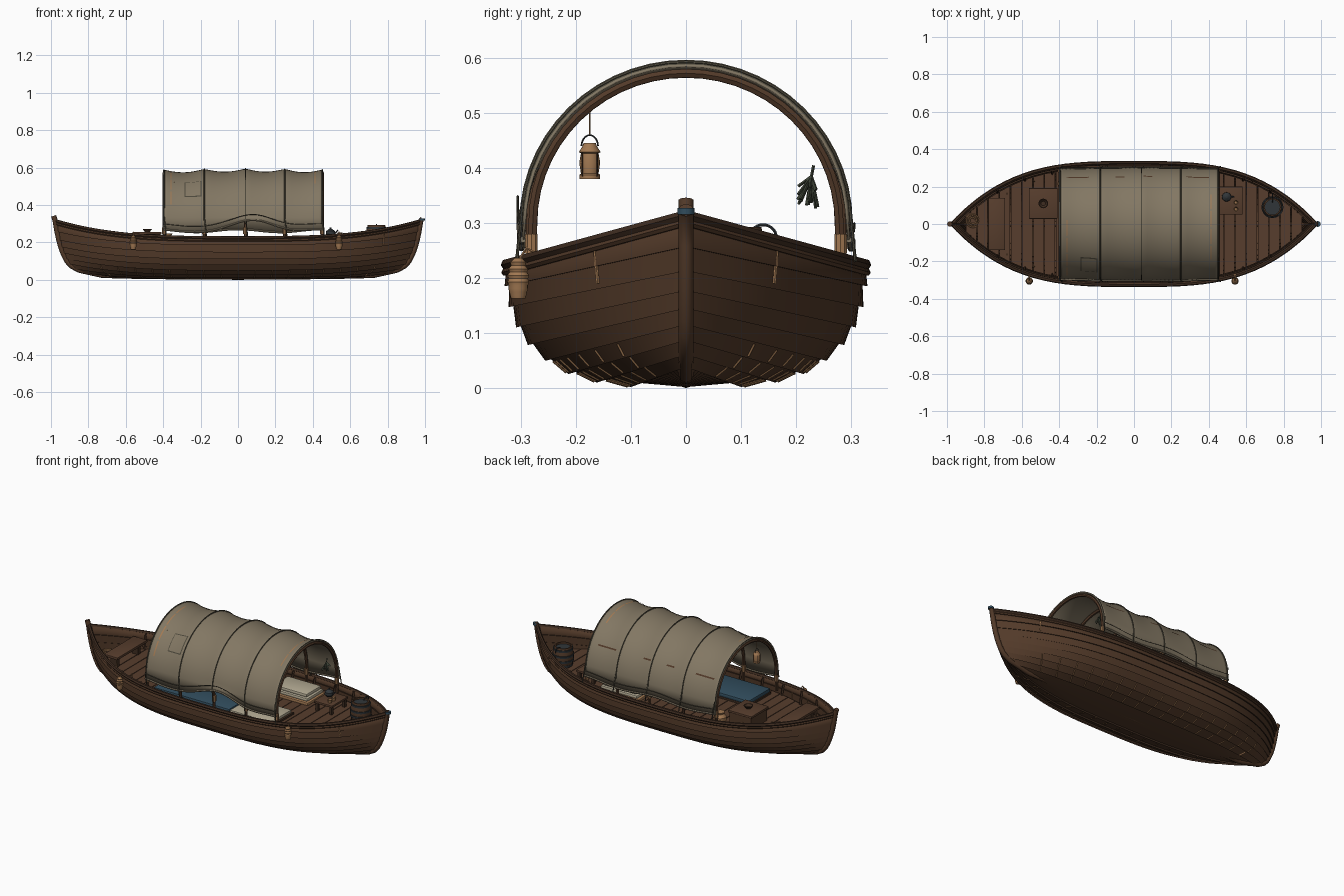
import bpy, bmesh, math, random
from mathutils import Vector

random.seed(4)
if "Cube" in bpy.data.objects:
    bpy.data.objects.remove(bpy.data.objects["Cube"])


def material(name, *rgb):
    m = bpy.data.materials.new(name)
    m.use_nodes = True
    m.diffuse_color = (*rgb, 1)
    node = m.node_tree.nodes["Principled BSDF"]
    node.inputs["Base Color"].default_value = (*rgb, 1)
    node.inputs["Roughness"].default_value = 0.9
    return m


HULL = material("hull wood", .085, .042, .022)
DECK = material("deck wood", .095, .047, .026)
TRIM = material("dark wood", .05, .026, .015)
CANVAS = material("canvas", .225, .185, .125)
SEAM = material("canvas seam", .07, .062, .042)
TAN = material("tan rope", .36, .19, .085)
BLUE = material("blue cloth", .031, .074, .11)
CREAM = material("cream cloth", .45, .4, .29)
IRON = material("dark iron", .03, .036, .04)
HERB = material("dried herb", .05, .06, .04)


def finish(ob, mat, angle=35):
    ob.data.materials.append(mat)
    bpy.ops.object.select_all(action='DESELECT')
    ob.select_set(True)
    bpy.context.view_layer.objects.active = ob
    if ob.type == 'CURVE':
        bpy.ops.object.convert(target='MESH')
    bpy.ops.object.shade_smooth_by_angle(angle=math.radians(angle))
    return bpy.context.object


def mesh(name, verts, faces, mat):
    me = bpy.data.meshes.new(name)
    me.from_pydata(verts, [], faces)
    ob = bpy.data.objects.new(name, me)
    bpy.context.collection.objects.link(ob)
    return finish(ob, mat)


def grid(name, rows, mat):
    n = len(rows[0])
    faces = [(j*n+i, (j+1)*n+i, (j+1)*n+i+1, j*n+i+1)
             for j in range(len(rows)-1) for i in range(n-1)]
    return mesh(name, [p for r in rows for p in r], faces, mat)


def solidify(ob, thickness, offset=-1):
    m = ob.modifiers.new("thickness", 'SOLIDIFY')
    m.thickness, m.offset = thickness, offset


def box(name, lo, hi, mat, bevel=0, w0=None, w1=None):
    bm = bmesh.new()
    bmesh.ops.create_cube(bm, size=1)
    for v in bm.verts:
        w = w0 if v.co.x < 0 else w1     # optional half-widths at the two x ends
        side = v.co.y
        v.co = [(a+b)/2 + c*(b-a) for a, b, c in zip(lo, hi, v.co)]
        if w is not None:
            v.co.y = math.copysign(w, side)
    if bevel:
        bmesh.ops.bevel(bm, geom=bm.edges[:], offset=bevel, segments=2, affect='EDGES', profile=.5)
    me = bpy.data.meshes.new(name)
    bm.to_mesh(me)
    bm.free()
    ob = bpy.data.objects.new(name, me)
    bpy.context.collection.objects.link(ob)
    return finish(ob, mat)


def tube(name, pts, r, mat, res=1):
    cu = bpy.data.curves.new(name, 'CURVE')
    cu.dimensions, cu.bevel_depth, cu.bevel_resolution, cu.use_fill_caps = '3D', r, res, True
    sp = cu.splines.new('POLY')
    sp.points.add(len(pts)-1)
    for p, q in zip(sp.points, pts):
        p.co = (*q, 1)
    ob = bpy.data.objects.new(name, cu)
    bpy.context.collection.objects.link(ob)
    return finish(ob, mat, 50)


def lathe(name, profile, loc, mat, seg=16):
    verts = [(loc[0]+r*math.cos(a), loc[1]+r*math.sin(a), loc[2]+z) for r, z in profile
             for a in (math.tau*k/seg for k in range(seg))]
    faces = [(j*seg+k, j*seg+(k+1) % seg, (j+1)*seg+(k+1) % seg, (j+1)*seg+k)
             for j in range(len(profile)-1) for k in range(seg)]
    last = (len(profile)-1)*seg
    faces += [tuple(range(seg))[::-1], tuple(range(last, last+seg))]
    return mesh(name, verts, faces, mat)


# Hull: overlapping strakes between a midship section (y, z) and a stem profile (x, z)
MID = [(0, .012), (.1, .012), (.16, .02), (.21, .035), (.25, .058),
       (.28, .085), (.3, .115), (.313, .15), (.32, .187), (.325, .225)]
END = [(.72, .02), (.845, .048), (.885, .07), (.908, .095), (.922, .122),
       (.934, .15), (.944, .18), (.953, .214), (.962, .257), (.972, .314)]
POWER = 3.2


def hull_point(k, t, out=0, side=1):
    (y, zm), (x, ze) = MID[k], END[k]
    f = abs(t)**POWER
    a, b = Vector(MID[max(k-1, 0)]), Vector(MID[min(k+1, len(MID)-1)])
    d = (b-a).normalized()
    w = 0 if k == 0 else out
    return (t*x, side*(y*(1-f) + w*d.y), zm + (ze-zm)*f - out*d.x)


STATIONS = [math.sin(math.pi/2*(i/24-1)) for i in range(49)]
rows = []
for k in range(len(MID)-1):
    rows.append([hull_point(k, t, .01) for t in STATIONS])
    rows.append([hull_point(k+1, t, .001) for t in STATIONS])
hull = grid("hull_planking", rows, HULL)
hull.data.materials.append(TRIM)
for f in hull.data.polygons:     # dark undersides of the laps
    f.material_index = f.index // (len(STATIONS)-1) % 2
hull.modifiers.new("port side", 'MIRROR').use_axis = (False, True, False)
solidify(hull, .012)

# Keel and the two stem posts in one sweep, with a blue band near one head
stem = [(x+.006, z+.004) for x, z in END]
keel = [(-.986, 0, .342)] + [(-x, 0, z) for x, z in stem[::-1]] + [(0, 0, .014)]
keel += [(x, 0, z) for x, z in stem] + [(.986, 0, .324)]
tube("keel_and_stems", keel, .014, HULL, 2)
lathe("stem_band", [(.0155, 0), (.0155, .012)], (.983, 0, .316), BLUE)

top = len(MID)-1
for s in (1, -1):
    rail = [Vector(hull_point(top, t, .002, s)) for t in STATIONS]
    tube("gunwale", rail, .01, TRIM)
    tube("rub_rail", [p + Vector((0, s*.002, -.014)) for p in rail], .007, HULL)
    # Ribs inside the bulwark
    for i in range(11):
        t = -.75 + i*.15
        x, y, z = hull_point(top, t, 0, s)
        y0 = hull_point(top-2, t, 0, s)[1]
        tube("rib", [(x, y0-s*.02, .17), (x, y-s*.014, z)], .007, TRIM, 0)
        if i in (0, 1, 9, 10):
            tube("rib_peg", [(x+.05, y-s*.035, .19), (x+.05, y-s*.03, z-.008)], .0035, TAN)
    # Pale caulked butts across the lower planks
    for i in range(17):
        t = -.8 + i*.1
        for k in (1, 2, 3):
            a, b = Vector(hull_point(k, t, .01, s)), Vector(hull_point(k+1, t, .001, s))
            tube("plank_butt", [a.lerp(b, .1), a.lerp(b, .75)], .0026, TAN, 0)


def deck_width(x):
    return .303*(1-(abs(x)/.938)**POWER)


# Deck boards across the boat
for i in range(30):
    x0, x1 = -.898 + i*.06, -.842 + i*.06
    box("deck_board", (x0, -1, .16), (x1, 1, .175), DECK, 0, deck_width(x0), deck_width(x1))

# Canopy: scalloped canvas over five hoops
HOOPS = [-.395, -.18, .04, .25, .45]
CENTRE = .3


def arch(x, a, out=0):
    i = max(k for k in range(4) if HOOPS[k] <= x+1e-6 or k == 0)
    u = (x-HOOPS[i])/(HOOPS[i+1]-HOOPS[i])
    crown = .006*math.cos((x-.04)*3.6)
    r = .286 + crown - .016*math.sin(math.pi*min(max(u, 0), 1))*math.sin(a) + out
    return Vector((x, (r+.006)*math.cos(a), CENTRE + r*math.sin(a)))


def hem(x, s):
    z = .262 + .008*math.cos(x*14)
    return z + (.055*math.exp(-((x-.1)/.15)**2) if s < 0 else 0)


ARC = [math.pi*k/28 for k in range(29)]
xs = [-.4 + .855*i/40 for i in range(41)]
cols = []
for x in xs:
    a, b = arch(x, 0), arch(x, math.pi)
    cols.append([(x, a.y+.004, hem(x, 1))] + [arch(x, t) for t in ARC[1:-1]] + [(x, b.y-.004, hem(x, -1))])
cover = grid("canvas_cover", cols, CANVAS)
solidify(cover, .005, 0)
for s, k in ((1, 0), (-1, -1)):
    tube("canvas_hem", [c[k] for c in cols], .006, CANVAS)
    tube("hem_stitch", [Vector(c[k]) + Vector((0, s*.004, .03)) for c in cols], .002, SEAM, 0)
for x in HOOPS:
    hoop = [arch(x, t, -.014) for t in ARC]
    ends = [Vector((x, s*.282, .19)) for s in (1, -1)]
    tube("hoop", [ends[0]] + hoop + [ends[1]], .009, HULL)
    tube("hoop_seam", [arch(x, t, .002) for t in ARC], .0035, SEAM)
    # Lashings from the hem down to the rail
    for s in (1, -1):
        tube("lashing", [(x, s*.297, .34), (x+.012, s*.308, .23)], .003, SEAM)
        lathe("hoop_binding", [(.012, 0), (.012, .035)], (x, s*.281, .245), TAN, 10)


def patch(name, x0, x1, a0, a1, mat, out):
    p = [[arch(x0+(x1-x0)*i/6, a0+(a1-a0)*j/12, out) for j in range(13)] for i in range(7)]
    return grid(name, p, mat)


# Repair patch with a dark border, darned strips and pale edge stitching
patch("patch_border", -.285, -.195, 2.24, 2.62, SEAM, .004)
patch("patch", -.28, -.2, 2.26, 2.6, CANVAS, .006)
for x0, x1 in ((-.36, -.24), (-.1, -.05), (.05, .1), (.28, .4)):
    patch("darning", x0, x1, .53, .56, HULL, .004)
for x, a0 in ((-.362, 1.5), (.408, 1.0)):
    for i in range(4):
        a = a0 + i*.33
        patch("edge_stitch", x, x+.007, a, a+.29, TAN, .004)

# Bedding under the canopy
box("bed_frame", (-.38, -.25, .172), (.4, -.05, .186), TRIM)
box("blue_blanket", (-.375, -.255, .184), (.12, -.05, .207), BLUE, .007)
box("bed_sheet", (.12, -.25, .184), (.39, -.055, .202), CREAM, .007)
box("cushion_base", (.14, .08, .172), (.4, .25, .19), TAN, .004)
for i in range(2):
    box("cushion", (.15+i*.01, .09+i*.008, .19+i*.02), (.39-i*.01, .245-i*.008, .21+i*.02), CREAM, .008)

# Bench near one end, low chest and tea table
box("bench_seat", (-.78, -.14, .235), (-.69, .14, .25), DECK, .003)
for y in (-.1, .1):
    box("bench_leg", (-.755, y-.012, .17), (-.715, y+.012, .237), TRIM)
box("chest", (-.555, .035, .173), (-.415, .185, .245), HULL)
box("chest_lid", (-.562, .028, .243), (-.408, .192, .257), DECK, .003)
lathe("chest_bowl", [(.014, 0), (.026, .016), (.022, .016), (.012, .005)], (-.485, .11, .257), TRIM)
box("tea_table", (.46, .05, .22), (.58, .2, .233), DECK, .003)
for x in (.475, .565):
    for y in (.065, .185):
        box("table_leg", (x-.008, y-.008, .172), (x+.008, y+.008, .222), TRIM)
lathe("teapot", [(.014, 0), (.025, .012), (.024, .027), (.01, .038), (.005, .04), (.005, .047)], (.495, .145, .233), IRON)
tube("teapot_spout", [(.515, .145, .245), (.535, .145, .267)], .004, IRON)
for x, y in ((.545, .115), (.545, .08)):
    lathe("cup", [(.009, 0), (.013, .02), (.011, .02), (.007, .004)], (x, y, .233), TAN, 12)
lathe("jar", [(.022, 0), (.034, .025), (.034, .045), (.02, .062), (.024, .072)], (-.375, .215, .175), TAN)

# Coil of rope on the deck
coil = [(-.862+r*math.cos(a), .02+r*math.sin(a), .18)
        for a, r in ((k*.4, .012+.0006*k) for k in range(46))]
tube("rope_coil", coil, .0035, TAN)

# Barrel with iron bands and a handle
BARREL = (.74, .09, .175)
lathe("barrel", [(.045, 0), (.054, .03), (.057, .055), (.054, .085), (.047, .118), (.04, .118), (.04, .1)], BARREL, HULL, 20)
for z, r in ((.012, .051), (.04, .058), (.07, .058), (.102, .053)):
    lathe("barrel_band", [(r, z-.006), (r+.001, z+.006)], BARREL, IRON, 20)
tube("barrel_handle", [(.74, .14+.024*math.cos(a), .275+.022*math.sin(a)) for a in ARC[::2]], .003, IRON)

# Rope fenders over one side
for x in (-.56, .54):
    prof = [(.006, 0)]
    for i in range(6):
        r = .013 + .007*math.sin(math.pi*(i+.5)/6)
        prof += [(r-.002, i*.012), (r, i*.012+.006)]
    lathe("fender", prof + [(.006, .074)], (x, -.305, .163), TAN)
    tube("fender_rope", [(x, -.305, .23), (x, -.29, .255), (x, -.265, .24)], .003, TAN)

# Hanging lantern and herb bunch
LAMP = (-.34, -.175, .38)
lathe("lantern", [(.019, 0), (.019, .008), (.016, .01), (.019, .03), (.016, .047), (.02, .049), (.013, .06), (.011, .066)], LAMP, TAN)
for k in range(4):
    a = math.tau*(k+.5)/4
    x, y = LAMP[0]+.019*math.cos(a), LAMP[1]+.019*math.sin(a)
    tube("lantern_bar", [(x, y, .385), (x, y, .428)], .0015, TRIM, 0)
tube("lantern_handle", [(-.34, -.175+.015*math.cos(a), .44+.02*math.sin(a)) for a in ARC[::2]], .0018, IRON)
tube("lantern_cord", [(-.34, -.175, .46), (-.34, -.175, .522)], .0018, TAN)
for i in range(22):
    tip = Vector((.42+random.uniform(-.022, .022), .222+random.uniform(-.022, .022), random.uniform(.325, .37)))
    tube("herb_sprig", [(.42, .232, .405), (.42, .228, .385), tip], .0028, HERB, 0)
